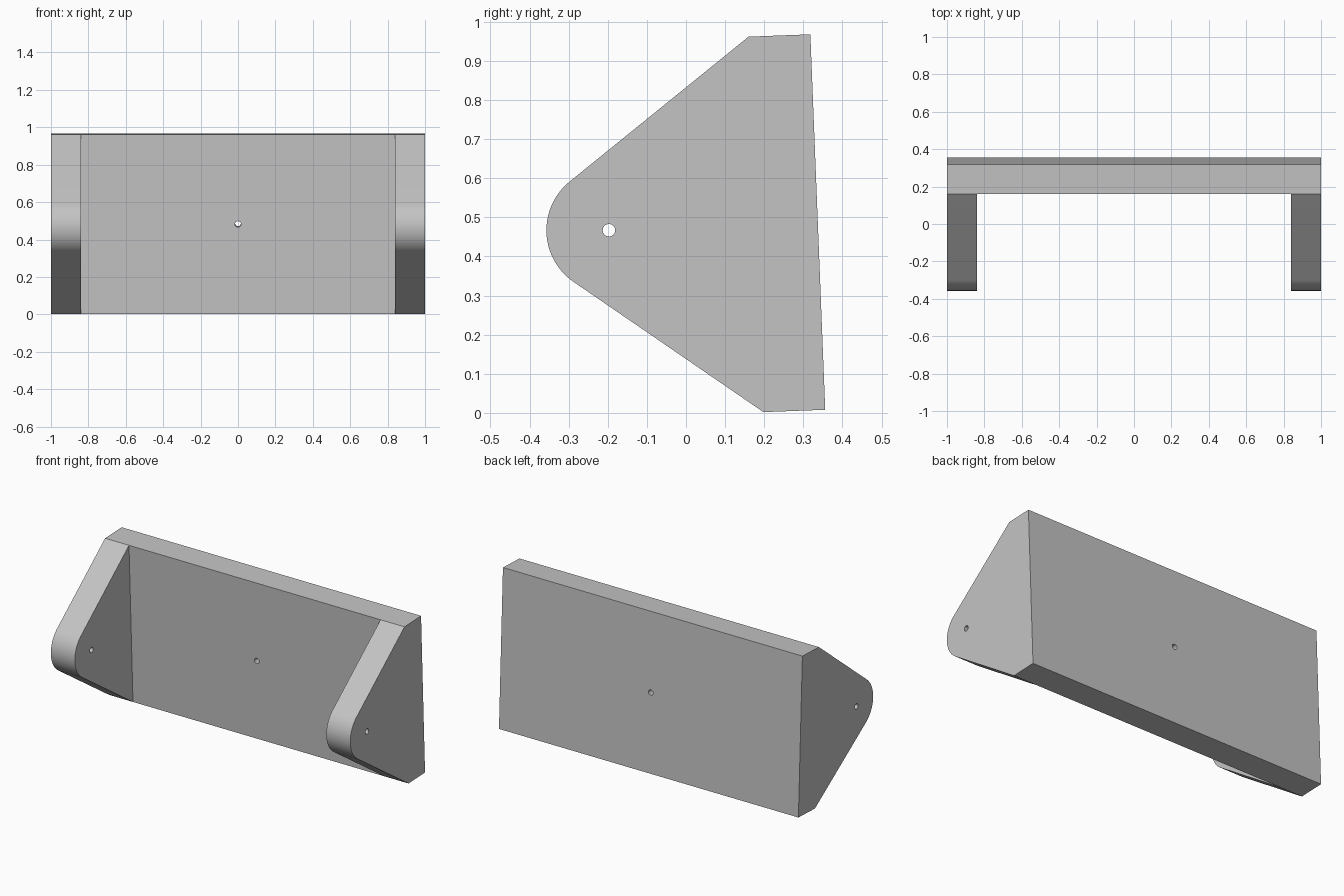
import bpy
import bmesh
import math
from mathutils import Vector

if "Cube" in bpy.data.objects:
    bpy.data.objects.remove(bpy.data.objects["Cube"], do_unlink=True)

# Single plain material
grey = bpy.data.materials.new("light grey")
grey.use_nodes = True
colour = (0.55, 0.55, 0.55, 1)
grey.diffuse_color = colour
grey.node_tree.nodes["Principled BSDF"].inputs["Base Color"].default_value = colour

# Side profile corners as (y, z)
TOP_FRONT, TOP_BACK = Vector((0.16, 0.962)), Vector((0.318, 0.968))
LOW_BACK, LOW_FRONT = Vector((0.356, 0.008)), Vector((0.198, 0.002))
PIVOT, NOSE_RADIUS = Vector((-0.197, 0.467)), 0.16
EAR_WIDTH, HOLE_RADIUS = 0.16, 0.016


def extrude_profile(name, profile, x0, x1):
    """Extrude a (y, z) outline along x."""
    bm = bmesh.new()
    face = bm.faces.new([bm.verts.new((x0, y, z)) for y, z in profile])
    result = bmesh.ops.extrude_face_region(bm, geom=[face])
    moved = [v for v in result["geom"] if isinstance(v, bmesh.types.BMVert)]
    bmesh.ops.translate(bm, verts=moved, vec=(x1 - x0, 0, 0))
    bmesh.ops.recalc_face_normals(bm, faces=bm.faces)
    mesh = bpy.data.meshes.new(name)
    bm.to_mesh(mesh)
    bm.free()
    mesh.materials.append(grey)
    obj = bpy.data.objects.new(name, mesh)
    bpy.context.collection.objects.link(obj)
    return obj


def drill(obj, centre, axis):
    """Cut a small round hole through the part, then smooth its curves."""
    bpy.ops.mesh.primitive_cylinder_add(vertices=32, radius=HOLE_RADIUS, depth=0.5, location=centre)
    cutter = bpy.context.object
    cutter.name = "hole_cutter"
    cutter.hide_render = True
    cutter.rotation_euler = Vector(axis).to_track_quat("Z", "Y").to_euler()
    cutter.data.materials.append(grey)
    bpy.context.view_layer.update()
    mod = obj.modifiers.new("hole", "BOOLEAN")
    mod.operation, mod.solver, mod.object = "DIFFERENCE", "EXACT", cutter
    bpy.ops.object.select_all(action="DESELECT")
    obj.select_set(True)
    bpy.context.view_layer.objects.active = obj
    bpy.ops.object.modifier_apply(modifier=mod.name)
    bpy.data.objects.remove(cutter, do_unlink=True)
    bpy.ops.object.shade_smooth_by_angle(angle=math.radians(30))


def tangent_angle(corner, side):
    """Angle on the nose where the straight edge from a corner touches it."""
    d = corner - PIVOT
    return math.atan2(d.y, d.x) + side * math.acos(NOSE_RADIUS / d.length)


# Leaning back plate, drilled square to its face
plate = extrude_profile("back_plate", [TOP_FRONT, TOP_BACK, LOW_BACK, LOW_FRONT], -1, 1)
middle = (TOP_FRONT + TOP_BACK + LOW_BACK + LOW_FRONT) / 4
thickness = TOP_BACK - TOP_FRONT
drill(plate, (0, middle.x, middle.y), (0, thickness.x, thickness.y))

# Rounded side ears with pivot holes
start = tangent_angle(TOP_FRONT, 1)
end = tangent_angle(LOW_FRONT, -1) + 2 * math.pi
steps = 32
nose = []
for i in range(steps + 1):
    a = start + (end - start) * i / steps
    nose.append(PIVOT + NOSE_RADIUS * Vector((math.cos(a), math.sin(a))))
outline = [TOP_FRONT] + nose + [LOW_FRONT]
for name, side in (("left_ear", 1), ("right_ear", -1)):
    ear = extrude_profile(name, outline, side * (1 - EAR_WIDTH), side)
    drill(ear, (side * (1 - EAR_WIDTH / 2), PIVOT.x, PIVOT.y), (1, 0, 0))
